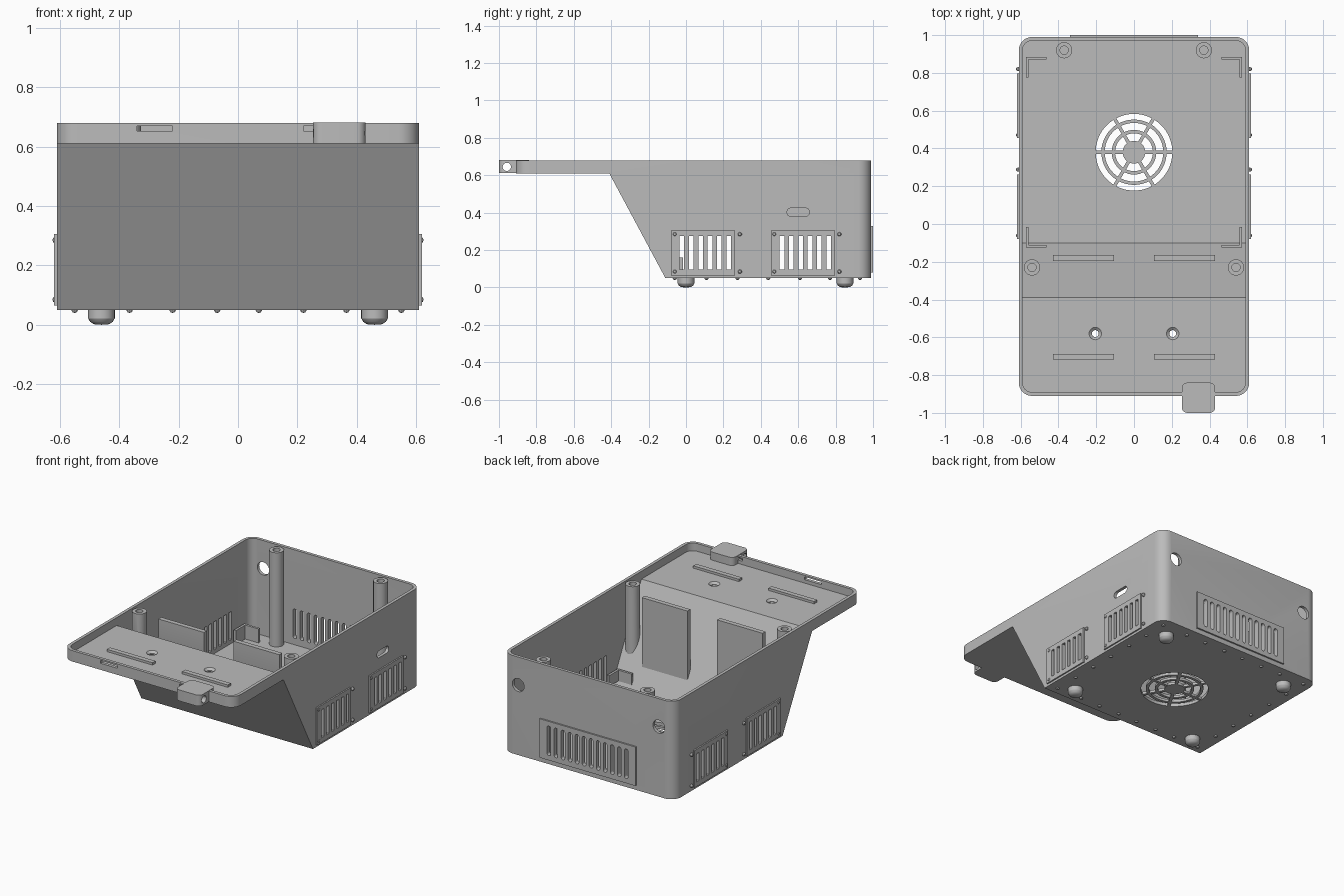
import bpy, bmesh, math
from mathutils import Matrix, Vector

if "Cube" in bpy.data.objects:
    bpy.data.objects.remove(bpy.data.objects["Cube"], do_unlink=True)

grey = bpy.data.materials.new("plain grey")
grey.use_nodes = True
grey.diffuse_color = (0.5, 0.5, 0.5, 1)
grey.node_tree.nodes["Principled BSDF"].inputs["Base Color"].default_value = (0.5, 0.5, 0.5, 1)


def circle(cx, cy, r, n=32):
    return [(cx + r * math.cos(2 * math.pi * i / n), cy + r * math.sin(2 * math.pi * i / n)) for i in range(n)]


def rect(x0, x1, y0, y1, r=0.0, n=8):
    """Rectangle outline with optional rounded corners."""
    if not r:
        return [(x0, y0), (x1, y0), (x1, y1), (x0, y1)]
    pts = []
    centres = [(x1 - r, y1 - r), (x0 + r, y1 - r), (x0 + r, y0 + r), (x1 - r, y0 + r)]
    for k, (cx, cy) in enumerate(centres):
        for i in range(n + 1):
            a = math.pi / 2 * (k + i / n)
            p = (cx + r * math.cos(a), cy + r * math.sin(a))
            if not pts or math.dist(p, pts[-1]) > 1e-5:
                pts.append(p)
    if math.dist(pts[0], pts[-1]) < 1e-5:
        pts.pop()
    return pts


def prism(bm, pts, axis, lo, hi):
    """Extrude a 2D outline along an axis."""
    place = {"x": lambda p, t: (t, p[0], p[1]),
             "y": lambda p, t: (p[0], t, p[1]),
             "z": lambda p, t: (p[0], p[1], t)}[axis]
    a = [bm.verts.new(place(p, lo)) for p in pts]
    b = [bm.verts.new(place(p, hi)) for p in pts]
    bm.faces.new(a)
    bm.faces.new(b[::-1])
    for i in range(len(pts)):
        j = (i + 1) % len(pts)
        bm.faces.new((a[i], b[i], b[j], a[j]))


def lathe(bm, profile, loc, toward=(0, 0, 1), steps=24, closed=False):
    """Revolve an (r, z) profile around an axis; returns the new vertices."""
    part = bmesh.new()
    vs = [part.verts.new((r, 0, z)) for r, z in profile]
    es = [part.edges.new(p) for p in zip(vs, vs[1:])]
    if closed:
        es.append(part.edges.new((vs[-1], vs[0])))
    bmesh.ops.spin(part, geom=vs + es, axis=(0, 0, 1), cent=(0, 0, 0), angle=2 * math.pi, steps=steps)
    bmesh.ops.remove_doubles(part, verts=part.verts, dist=1e-5)
    turn = Vector((0, 0, 1)).rotation_difference(Vector(toward)).to_matrix().to_4x4()
    part.transform(Matrix.Translation(loc) @ turn)
    copy = {v: bm.verts.new(v.co) for v in part.verts}
    for f in part.faces:
        bm.faces.new([copy[v] for v in f.verts])
    part.free()
    return list(copy.values())


def make(name, bm):
    bmesh.ops.recalc_face_normals(bm, faces=bm.faces)
    me = bpy.data.meshes.new(name)
    bm.to_mesh(me)
    bm.free()
    me.materials.append(grey)
    ob = bpy.data.objects.new(name, me)
    bpy.context.collection.objects.link(ob)
    return ob


def solid(name, pts, axis, lo, hi):
    bm = bmesh.new()
    prism(bm, pts, axis, lo, hi)
    return make(name, bm)


def boolean(ob, other, operation):
    bpy.context.view_layer.objects.active = ob
    mod = ob.modifiers.new("cut", "BOOLEAN")
    mod.object, mod.operation, mod.solver = other, operation, "EXACT"
    bpy.ops.object.modifier_apply(modifier=mod.name)


def slope(y):
    """Height just inside the outer sloping wall."""
    return 0.06 + max(0, -0.11 - y) * 1.87


# Case: rounded outline limited by the side profile, then hollowed
side_outer = [(-0.91, 0.61), (-0.41, 0.61), (-0.11, 0.05), (1.1, 0.05), (1.1, 0.68), (-1.1, 0.68), (-1.1, 0.61)]
side_inner = [(-1.1, 0.63), (-0.39, 0.63), (-0.1, 0.07), (1.1, 0.07), (1.1, 0.9), (-1.1, 0.9)]
case = solid("case_shell", rect(-0.61, 0.61, -0.91, 0.99, 0.07), "z", 0, 0.8)
cavity = solid("cavity_cutter", rect(-0.59, 0.59, -0.89, 0.97, 0.05), "z", 0, 1)
limits = [solid("outer_limit", side_outer, "x", -1, 1), solid("inner_limit", side_inner, "x", -1, 1)]
boolean(case, limits[0], "INTERSECT")
boolean(cavity, limits[1], "INTERSECT")
boolean(case, cavity, "DIFFERENCE")

# Openings: vents, cable holes, fan hole, tray holes
bm = bmesh.new()
vent_starts = (-0.08, 0.455)
for s in (-1, 1):
    lo, hi = sorted((s * 0.56, s * 0.66))
    for y0 in vent_starts:
        for i in range(6):
            y = y0 + 0.058 + i * 0.05
            prism(bm, rect(y - 0.0125, y + 0.0125, 0.095, 0.275), "x", lo, hi)
    prism(bm, circle(s * 0.5, 0.5, 0.042), "y", 0.94, 1.05)
    prism(bm, rect(s * 0.28 - 0.06, s * 0.28 + 0.06, 0.652, 0.67), "y", -0.95, -0.87)
    lathe(bm, [(0, 0.5), (0.018, 0.5), (0.018, 0.618), (0.033, 0.63), (0.033, 0.66), (0, 0.66)],
          (s * 0.205, -0.58, 0))
for i in range(12):
    x = (i - 5.5) * 0.05
    prism(bm, rect(x - 0.013, x + 0.013, 0.11, 0.3, 0.0125, 4), "y", 0.94, 1.05)
prism(bm, rect(0.54, 0.66, 0.38, 0.425, 0.022), "x", 0.56, 0.66)
prism(bm, circle(0, 0.38, 0.203, 64), "z", 0, 0.1)
openings = make("openings_cutter", bm)
boolean(case, openings, "DIFFERENCE")

# Raised vent panels on the sides and back
bm = bmesh.new()
for s in (-1, 1):
    for y0 in vent_starts:
        prism(bm, rect(y0, y0 + 0.342, 0.065, 0.305), "x", *sorted((s * 0.605, s * 0.619)))
prism(bm, rect(-0.34, 0.34, 0.08, 0.33), "y", 0.985, 1.0)
panels = make("vent_panels", bm)
boolean(panels, openings, "DIFFERENCE")

# Fan grille: rings, hub and spokes
bm = bmesh.new()
for r0, r1 in ((0.155, 0.173), (0.1, 0.118)):
    lathe(bm, [(r0, 0.052), (r1, 0.052), (r1, 0.068), (r0, 0.068)], (0, 0.38, 0), steps=48, closed=True)
prism(bm, circle(0, 0.38, 0.06), "z", 0.051, 0.069)
make("fan_rings", bm)
bm = bmesh.new()
for k in range(6):
    spoke = bmesh.new()
    prism(spoke, rect(0.04, 0.21, -0.009, 0.009), "z", 0.0515, 0.0685)
    spoke.transform(Matrix.Translation((0, 0.38, 0)) @ Matrix.Rotation(k * math.pi / 3, 4, "Z"))
    temp = bpy.data.meshes.new("spoke")
    spoke.to_mesh(temp)
    bm.from_mesh(temp)
    spoke.free()
    bpy.data.meshes.remove(temp)
make("fan_spokes", bm)

# Screw posts; the front pair ends on the sloping wall
bm = bmesh.new()
for s in (-1, 1):
    for x, y in ((0.37, 0.92), (0.54, -0.23)):
        post = lathe(bm, [(0, 0.56), (0.022, 0.56), (0.022, 0.675), (0.043, 0.675), (0.043, 0.06), (0, 0.06)],
                     (s * x, y, 0))
        for v in post:
            if v.co.z < 0.1:
                v.co.z = slope(v.co.y)
make("screw_posts", bm)

# Support plates on the slope and low ribs on the tray
bm = bmesh.new()
ribs = bmesh.new()
for s in (-1, 1):
    lo, hi = sorted((s * 0.105, s * 0.43))
    prism(bm, [(-0.195, slope(-0.195) + 0.01), (-0.165, slope(-0.165) + 0.01), (-0.165, 0.64), (-0.195, 0.64)],
          "x", lo, hi)
    prism(ribs, rect(-0.718, -0.687, 0.62, 0.645), "x", lo, hi)
make("support_plates", bm)
make("tray_ribs", ribs)

# Corner brackets on the floor
bm = bmesh.new()
for s in (-1, 1):
    for yc, d in ((0.885, -1), (-0.125, 1)):
        outline = [(0, 0), (0.11, 0), (0.11, 0.015), (0.015, 0.015), (0.015, 0.11), (0, 0.11)]
        base = 0.06 if d < 0 else 0.09
        prism(bm, [(s * (0.573 - a), yc + d * b) for a, b in outline], "z", base, 0.16)
make("corner_brackets", bm)

# Hinge tab with a pin hole
tab = solid("hinge_tab", rect(0.253, 0.43, -1.0, -0.84, 0.03), "z", 0.611, 0.682)
pin = solid("pin_cutter", circle(-0.958, 0.645, 0.022), "x", 0.2, 0.5)
boolean(tab, pin, "DIFFERENCE")

# Feet
bm = bmesh.new()
for x in (-0.46, 0.46):
    for y in (0.0, 0.85):
        lathe(bm, [(0, 0), (0.026, 0.002), (0.038, 0.01), (0.045, 0.022), (0.045, 0.055), (0, 0.055)], (x, y, 0))
make("feet", bm)

# Small screw heads on the side panels and the underside
bm = bmesh.new()
dome = [(0, 0.012), (0.007, 0.01), (0.011, 0.004), (0.011, -0.006), (0, -0.006)]
for s in (-1, 1):
    for y in (-0.06, 0.288, 0.472, 0.82):
        for z in (0.085, 0.285):
            lathe(bm, dome, (s * 0.613, y, z), (s, 0, 0), 10)
    for y in (0.11, 0.275, 0.44, 0.61, 0.77):
        lathe(bm, dome, (s * 0.55, y, 0.052), (0, 0, -1), 10)
    for x in (0.07, 0.22, 0.365, 0.55):
        for y in (-0.06, 0.93):
            lathe(bm, dome, (s * x, y, 0.052), (0, 0, -1), 10)
make("screw_heads", bm)

# Remove the helpers and smooth the round surfaces
for helper in limits + [cavity, openings, pin]:
    bpy.data.objects.remove(helper, do_unlink=True)
bpy.ops.object.select_all(action="DESELECT")
for ob in bpy.context.collection.objects:
    if ob.type == "MESH":
        ob.select_set(True)
        bpy.context.view_layer.objects.active = ob
bpy.ops.object.shade_smooth_by_angle(angle=math.radians(30))
